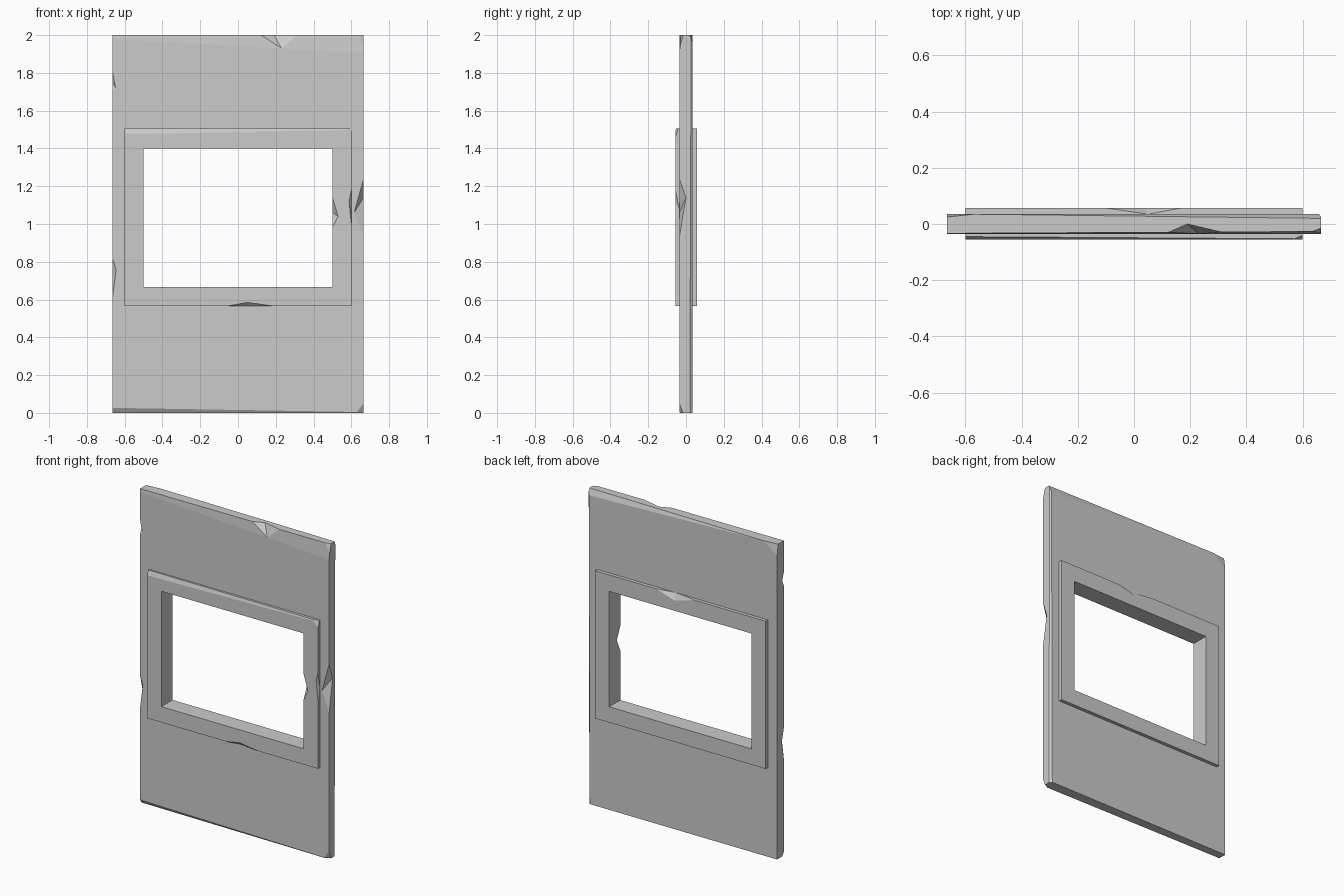
import bpy, bmesh
from mathutils import Vector

if "Cube" in bpy.data.objects:
    bpy.data.objects.remove(bpy.data.objects["Cube"])

F, B = -0.035, 0.035      # panel front and back
FF, FB = -0.055, 0.057    # window frame front and back


def box(name, lo, hi, cuts=()):
    """Box whose worn corners are sliced off by planes through three points."""
    lo, hi = Vector(lo), Vector(hi)
    mid = (lo + hi) / 2
    bm = bmesh.new()
    bmesh.ops.create_cube(bm, size=1)
    for v in bm.verts:
        v.co = mid + v.co * (hi - lo)
    for tri in cuts:
        p, q, r = map(Vector, tri)
        n = (q - p).cross(r - p).normalized()
        if n.dot(mid - p) > 0:
            n = -n
        res = bmesh.ops.bisect_plane(bm, geom=bm.verts[:] + bm.edges[:] + bm.faces[:],
                                     plane_co=p, plane_no=n, clear_outer=True)
        edges = [e for e in bm.edges if e.is_boundary]
        if edges:
            bmesh.ops.holes_fill(bm, edges=edges)
    bmesh.ops.recalc_face_normals(bm, faces=bm.faces[:])
    return finish(name, bm)


def finish(name, bm):
    me = bpy.data.meshes.new(name)
    bm.to_mesh(me)
    bm.free()
    ob = bpy.data.objects.new(name, me)
    bpy.context.collection.objects.link(ob)
    return ob


def subtract(target, cutter):
    cutter.hide_render = True
    mod = target.modifiers.new("cut", 'BOOLEAN')
    mod.operation, mod.solver, mod.object = 'DIFFERENCE', 'EXACT', cutter
    bpy.context.view_layer.objects.active = target
    bpy.ops.object.modifier_apply(modifier=mod.name)
    bpy.data.objects.remove(cutter)


def notch(target, a, b, p, q):
    """Chip on the edge a-b, reaching p on one face and q on the other."""
    a, b, p, q = map(Vector, (a, b, p, q))
    d, mid = (b - a).normalized(), (a + b) / 2
    out = Vector()
    for w in (mid - p, mid - q):
        w = w - d * w.dot(d)
        out += w.normalized() * 0.02
    bm = bmesh.new()
    for co in (a, b, p, q, mid + out):
        bm.verts.new(co)
    bmesh.ops.convex_hull(bm, input=bm.verts[:])
    bmesh.ops.recalc_face_normals(bm, faces=bm.faces[:])
    subtract(target, finish("chip_cutter", bm))


X = 0.665
# Wall panel with worn edges
panel = box("wall_panel", (-X, F, 0), (X, B, 2), [
    ((-X, F, 1.98), (0.22, F, 1.93), (0.2, -0.029, 2)),
    ((-0.57, B, 2), (X, 0.02, 2), (X, B, 1.96)),
    ((0.615, F, 2), (X, -0.015, 2), (X, F, 1.93)),
    ((0.625, F, 0), (X, -0.015, 0), (X, F, 0.05)),
    ((-0.57, F, 0.025), (0.62, F, 0.005), (0, -0.025, 0)),
    ((-X, 0.025, 2), (-0.57, B, 2), (-X, B, 1.93)),
    ((X, 0.027, 2), (X, 0.02, 0), (0.655, B, 1)),
])
subtract(panel, box("opening_cutter", (-0.55, -0.2, 0.62), (0.55, 0.2, 1.45)))
notch(panel, (0.11, F, 2), (0.34, F, 2), (0.23, F, 1.93), (0.19, 0, 2))
notch(panel, (X, F, 0.93), (X, F, 1.24), (0.615, F, 1.06), (X, 0, 1.14))
notch(panel, (-X, F, 0.6), (-X, F, 0.82), (-0.645, F, 0.76), (-X, -0.01, 0.72))
notch(panel, (-X, F, 1.71), (-X, F, 1.81), (-0.648, F, 1.72), (-X, -0.015, 1.75))

# Raised window frame on both sides of the panel
frame = box("window_frame", (-0.6, FF, 0.567), (0.6, FB, 1.505), [
    ((-0.6, FF, 1.475), (0.59, FF, 1.498), (-0.6, -0.045, 1.505)),
    ((0.565, FF, 1.505), (0.6, -0.04, 1.505), (0.6, FF, 1.46)),
])
subtract(frame, box("opening_cutter", (-0.5, -0.2, 0.667), (0.5, 0.2, 1.4)))
# Chips on the outer edges of the frame
notch(frame, (-0.05, FF, 0.567), (0.18, FF, 0.567), (0.05, FF, 0.585), (0.05, -0.037, 0.567))
notch(frame, (-0.1, FB, 1.505), (0.17, FB, 1.505), (0.04, FB, 1.465), (0.05, 0.035, 1.505))
notch(frame, (0.6, FF, 1.0), (0.6, FF, 1.18), (0.588, FF, 1.12), (0.6, -0.037, 1.08))
notch(frame, (0.6, FB, 0.58), (0.6, FB, 0.93), (0.58, FB, 0.7), (0.6, 0.03, 0.65))
notch(frame, (-0.6, FB, 0.94), (-0.6, FB, 1.12), (-0.575, FB, 1.03), (-0.6, 0.037, 1.04))
# Chips on the inner edges of the frame
notch(frame, (0.5, FF, 0.98), (0.5, FF, 1.14), (0.53, FF, 1.04), (0.5, -0.02, 1.06))
notch(frame, (0.5, FB, 0.87), (0.5, FB, 1.04), (0.525, FB, 0.95), (0.5, 0.02, 0.95))
notch(frame, (-0.5, FB, 0.78), (-0.5, FB, 1.05), (-0.52, FB, 0.9), (-0.5, 0.0, 0.88))
